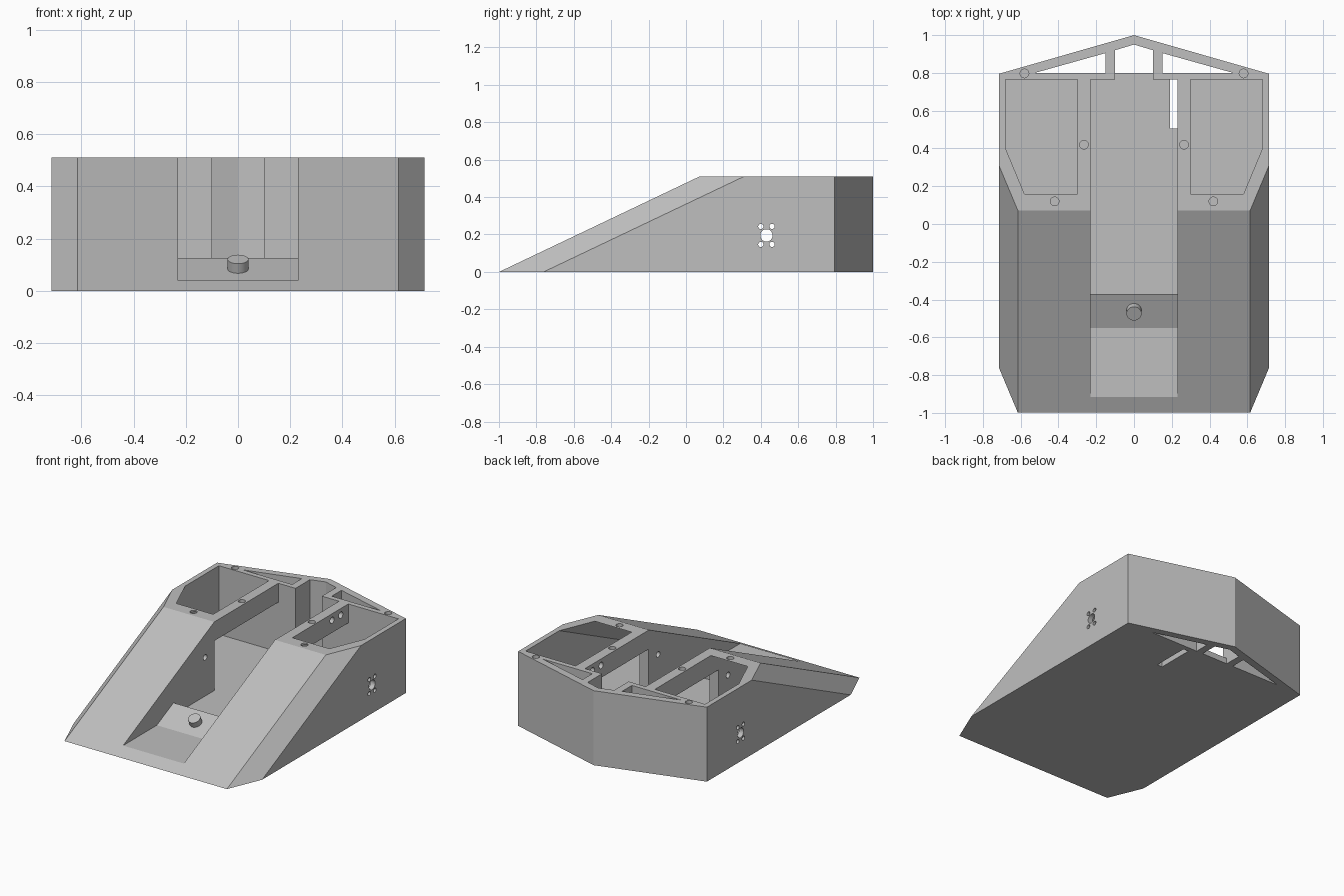
import bpy, bmesh, math
from mathutils import Matrix, Vector

cube = bpy.data.objects.get("Cube")
if cube:
    bpy.data.objects.remove(cube, do_unlink=True)

grey = bpy.data.materials.new("light_grey")
grey.use_nodes = True
colour = (0.52, 0.52, 0.52, 1)
grey.diffuse_color = colour
grey.node_tree.nodes["Principled BSDF"].inputs["Base Color"].default_value = colour

H = 0.51          # body height
FLOOR = 0.04      # floor thickness
RUN = 2.1         # ramp run per unit of height
SLOPE = math.atan(1 / RUN)


def make(name, bm):
    bmesh.ops.recalc_face_normals(bm, faces=bm.faces)
    mesh = bpy.data.meshes.new(name)
    bm.to_mesh(mesh)
    bm.free()
    obj = bpy.data.objects.new(name, mesh)
    bpy.context.collection.objects.link(obj)
    mesh.materials.append(grey)
    return obj


def hull(name, points):
    bm = bmesh.new()
    for p in points:
        bm.verts.new(p)
    bmesh.ops.convex_hull(bm, input=bm.verts)
    bmesh.ops.dissolve_limit(bm, angle_limit=0.005, verts=bm.verts, edges=bm.edges)
    return make(name, bm)


def prism(name, outline, z0, z1):
    return hull(name, [(x, y, z) for x, y in outline for z in (z0, z1)])


def box(name, x0, x1, y0, y1, z0, z1):
    return prism(name, [(x0, y0), (x1, y0), (x1, y1), (x0, y1)], z0, z1)


def cylinder(name, centre, radius, length, axis):
    bm = bmesh.new()
    turn = Vector((0, 0, 1)).rotation_difference(Vector(axis)).to_matrix().to_4x4()
    bmesh.ops.create_cone(bm, cap_ends=True, segments=24, radius1=radius, radius2=radius,
                          depth=length, matrix=Matrix.Translation(centre) @ turn)
    return make(name, bm)


def boolean(target, tool, operation="DIFFERENCE"):
    mod = target.modifiers.new("cut", "BOOLEAN")
    mod.operation, mod.solver, mod.object = operation, "EXACT", tool
    bpy.context.view_layer.objects.active = target
    bpy.ops.object.modifier_apply(modifier=mod.name)
    bpy.data.objects.remove(tool, do_unlink=True)


def ramp_y(y_top, z):
    return y_top - (H - z) * RUN


# Wedge body with chamfered front corners and a pointed back
points = [(0, 1, 0), (0, 1, H)]
for s in (-1, 1):
    for z in (0, H):
        points += [(s * 0.615, ramp_y(0.072, z), z), (s * 0.715, ramp_y(0.31, z), z),
                   (s * 0.715, 0.795, z)]
body = hull("wedge_body", points)

# Central channel, open at the ramp, and the notch at the back
boolean(body, box("channel", -0.23, 0.23, -1.2, 0.765, FLOOR, 0.7))
boolean(body, box("back_gap", -0.1, 0.1, 0.7, 0.81, FLOOR, 0.7))
boolean(body, prism("back_notch", [(-0.1, 0.8), (0.1, 0.8), (0.1, 0.92), (0, 0.95), (-0.1, 0.92)],
                    -0.1, 0.7))

for s in (-1, 1):
    # Hollow side compartment following the ramp
    pts = []
    for z in (FLOOR, H + 0.03):
        pts += [(s * 0.3, ramp_y(0.16, z), z), (s * 0.58, ramp_y(0.16, z), z),
                (s * 0.68, ramp_y(0.4, z), z), (s * 0.68, 0.765, z), (s * 0.3, 0.765, z)]
    boolean(body, hull("compartment", pts))
    # Opening between compartment and channel
    xs = sorted((s * 0.2, s * 0.32))
    boolean(body, box("opening", *xs, 0.075, 0.765, FLOOR, 0.38))
    # Triangular through hole at the back
    boolean(body, prism("triangle", [(s * 0.15, 0.8), (s * 0.525, 0.8), (s * 0.15, 0.905)], -0.1, 0.7))
    # Screw holes in the top
    for x, y in ((0.58, 0.797), (0.265, 0.42), (0.42, 0.12)):
        boolean(body, cylinder("screw_hole", (s * x, y, H), 0.023, 0.18, (0, 0, 1)))

# Floor slot
boolean(body, box("floor_slot", 0.19, 0.23, 0.505, 0.765, -0.1, 0.1))

# Axle hole with four fixing holes through both sides
boolean(body, cylinder("axle_hole", (0, 0.43, 0.195), 0.033, 2, (1, 0, 0)))
for dy in (-0.03, 0.03):
    for dz in (-0.048, 0.048):
        boolean(body, cylinder("fixing_hole", (0, 0.43 + dy, 0.195 + dz), 0.014, 2, (1, 0, 0)))

# Cable holes in the channel walls
boolean(body, cylinder("cable_hole", (0, -0.027, 0.305), 0.02, 0.7, (1, 0, 0)))
for y in (0.59, 0.684):
    boolean(body, cylinder("wall_hole", (0.265, y, 0.465), 0.022, 0.12, (1, 0, 0)))

# Sloped ledge across the channel
ledge = hull("channel_ledge", [(x, y, z) for x in (-0.23, 0.23)
                               for y, z in ((-0.55, FLOOR), (-0.37, FLOOR), (-0.37, 0.125))])

# Peg standing square on the ledge
normal = Vector((0, -math.sin(SLOPE), math.cos(SLOPE)))
base = Vector((0, -0.457, 0.084))
peg = cylinder("ledge_peg", base + normal * 0.01, 0.04, 0.062, normal)
peg.data.shade_smooth()
bpy.ops.object.select_all(action="DESELECT")
peg.select_set(True)
bpy.context.view_layer.objects.active = peg
bpy.ops.object.shade_smooth_by_angle(angle=math.radians(35))
